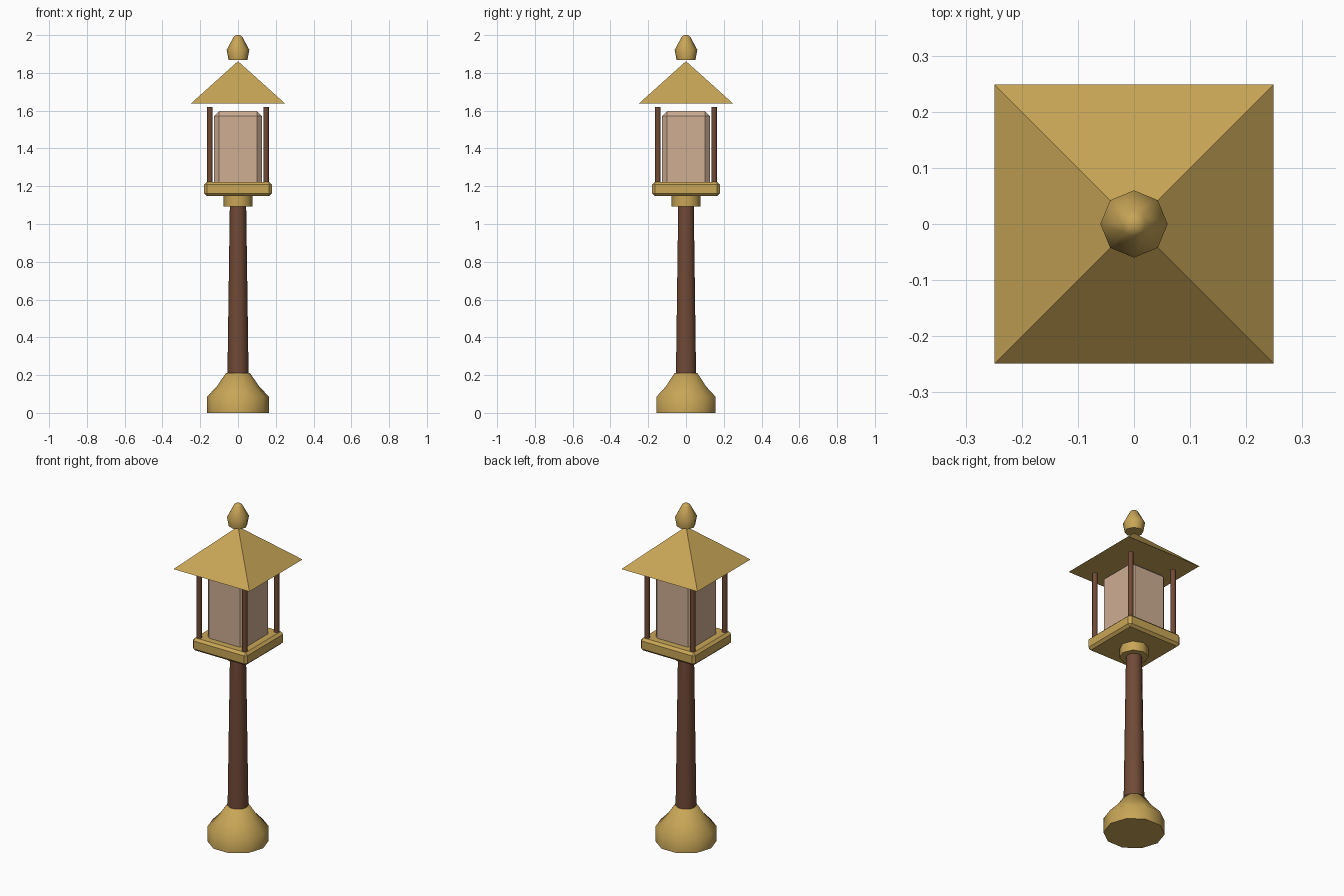
import bpy, bmesh, math

if "Cube" in bpy.data.objects:
    bpy.data.objects.remove(bpy.data.objects["Cube"])


def material(name, rgb):
    m = bpy.data.materials.new(name)
    m.diffuse_color = (*rgb, 1.0)
    m.use_nodes = True
    m.node_tree.nodes["Principled BSDF"].inputs["Base Color"].default_value = m.diffuse_color
    return m


gold = material("aged gold", (0.58, 0.38, 0.095))
brown = material("dark brown", (0.165, 0.068, 0.037))
glass = material("warm glass", (0.62, 0.42, 0.29))


def finish(bm, name, mat):
    bmesh.ops.recalc_face_normals(bm, faces=bm.faces)
    me = bpy.data.meshes.new(name)
    bm.to_mesh(me)
    bm.free()
    me.materials.append(mat)
    ob = bpy.data.objects.new(name, me)
    bpy.context.collection.objects.link(ob)
    return ob


def lathe(name, profile, sides, mat, x=0.0, y=0.0):
    """Stack of (radius, z) rings with flat caps and smooth sides."""
    bm = bmesh.new()
    rings = []
    for r, z in profile:
        angles = [2 * math.pi * i / sides for i in range(sides)]
        rings.append([bm.verts.new((x + r * math.cos(a), y + r * math.sin(a), z)) for a in angles])
    for low, high in zip(rings, rings[1:]):
        for i in range(sides):
            j = (i + 1) % sides
            bm.faces.new((low[i], low[j], high[j], high[i]))
    bm.faces.new(rings[0])
    bm.faces.new(rings[-1])
    ob = finish(bm, name, mat)
    bpy.ops.object.select_all(action='DESELECT')
    ob.select_set(True)
    bpy.context.view_layer.objects.active = ob
    bpy.ops.object.shade_smooth_by_angle(angle=math.radians(60))
    return ob


def chamfered_box(name, half, z0, z1, bevel, mat):
    bm = bmesh.new()
    bmesh.ops.create_cube(bm, size=1)
    for v in bm.verts:
        v.co = (v.co.x * 2 * half, v.co.y * 2 * half, z0 + (v.co.z + 0.5) * (z1 - z0))
    bmesh.ops.bevel(bm, geom=bm.edges[:], offset=bevel, segments=1, affect='EDGES')
    return finish(bm, name, mat)


# foot, pole and collar
lathe("base", [(0.165, 0), (0.165, 0.085), (0.112, 0.14), (0.063, 0.212)], 10, gold)
lathe("pole", [(0.056, 0.2), (0.043, 1.12)], 10, brown)
lathe("collar", [(0.078, 1.092), (0.078, 1.16)], 8, gold)

# lantern tray and glass
chamfered_box("lantern_tray", 0.179, 1.147, 1.222, 0.014, gold)
chamfered_box("lantern_glass", 0.127, 1.195, 1.597, 0.026, glass)

# corner posts
for sx in (-1, 1):
    for sy in (-1, 1):
        side = ("front" if sy < 0 else "back") + ("_left" if sx < 0 else "_right")
        lathe(side + "_post", [(0.015, 1.21), (0.015, 1.62)], 8, brown, sx * 0.149, sy * 0.149)

# pyramid roof
bm = bmesh.new()
corners = [bm.verts.new((0.249 * a, 0.249 * b, 1.638)) for a, b in ((-1, -1), (1, -1), (1, 1), (-1, 1))]
apex = bm.verts.new((0, 0, 1.862))
bm.faces.new(corners)
for i in range(4):
    bm.faces.new((corners[i], corners[(i + 1) % 4], apex))
finish(bm, "roof", gold)

# finial
lathe("finial", [(0.05, 1.868), (0.06, 1.922), (0.022, 1.992), (0.01, 2.0)], 8, gold)
